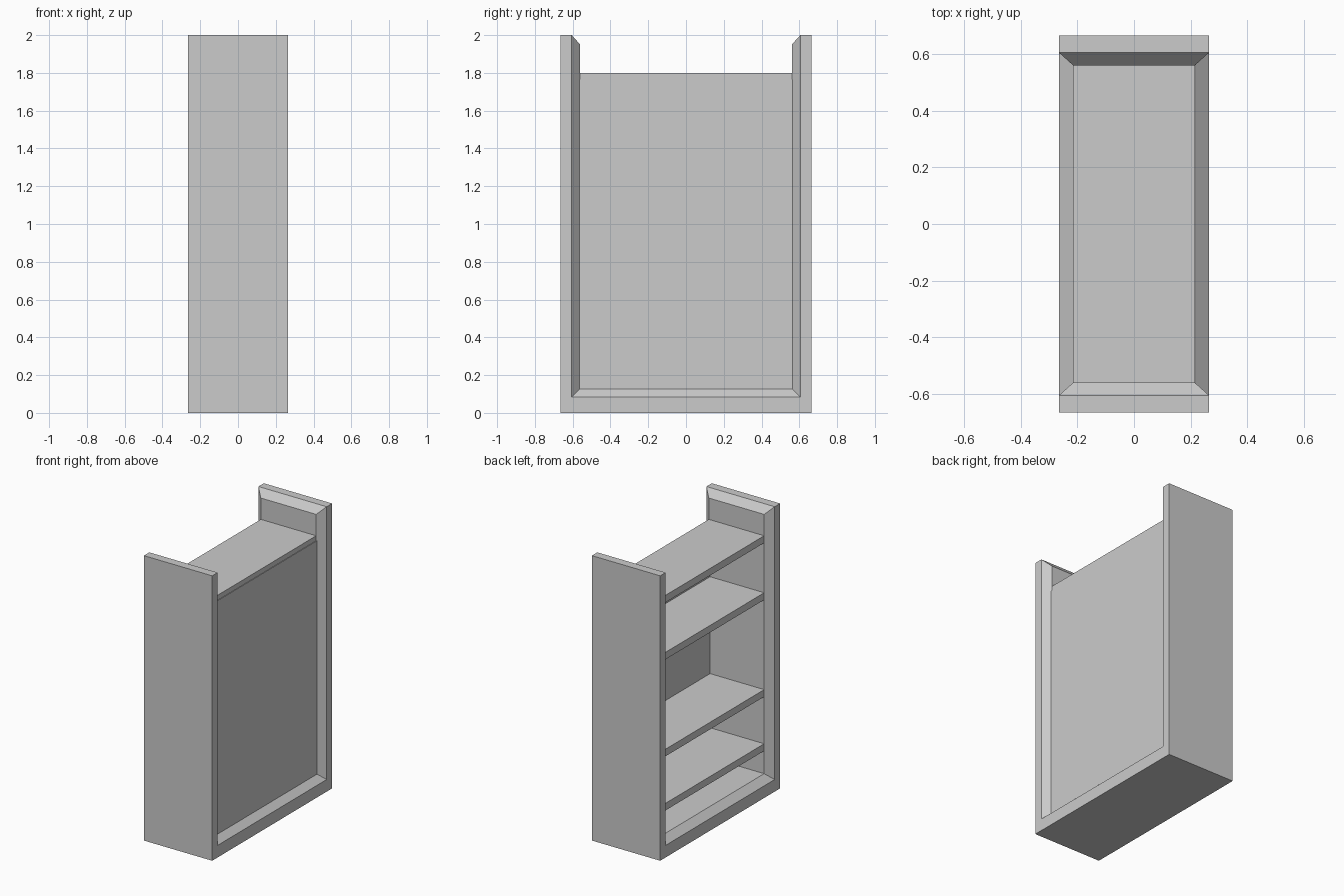
import bpy, bmesh

if "Cube" in bpy.data.objects:
    bpy.data.objects.remove(bpy.data.objects["Cube"])

HX, HY, H = 0.265, 0.665, 2.0      # outer half width, half length, height
LIP_Y, LIP_Z = 0.605, 0.085        # front edge of the lip
IN_X, IN_Y, IN_Z = 0.215, 0.56, 0.13  # recessed inner faces
TOP_IN = 1.95


def make_object(name, bm):
    mesh = bpy.data.meshes.new(name)
    bm.to_mesh(mesh)
    bm.free()
    obj = bpy.data.objects.new(name, mesh)
    bpy.context.collection.objects.link(obj)
    return obj


def box(name, x0, x1, y0, y1, z0, z1):
    bm = bmesh.new()
    bmesh.ops.create_cube(bm, size=1)
    bmesh.ops.scale(bm, vec=(x1 - x0, y1 - y0, z1 - z0), verts=bm.verts)
    bmesh.ops.translate(bm, vec=((x0 + x1) / 2, (y0 + y1) / 2, (z0 + z1) / 2), verts=bm.verts)
    return make_object(name, bm)


def u_section(y, z_floor, z_top):
    """U-shaped outline in the y-z plane with a chamfered inner rim."""
    half = [(HY, 0), (HY, H), (LIP_Y, H), (y, z_top), (y, z_floor)]
    return half + [(-a, b) for a, b in reversed(half)]


# U-shaped frame: two tall ends and a base, bevelled around the inner faces
bm = bmesh.new()
outer = u_section(LIP_Y, LIP_Z, H)
inner = u_section(IN_Y, IN_Z, TOP_IN)
rings = [[bm.verts.new((x, y, z)) for y, z in pts]
         for x, pts in ((-HX, outer), (-IN_X, inner), (IN_X, inner), (HX, outer))]
n = len(outer)
for a, b in zip(rings, rings[1:]):
    for i in range(n):
        j = (i + 1) % n
        bm.faces.new((a[i], a[j], b[j], b[i]))
bm.faces.new(rings[0])
bm.faces.new(rings[-1])
bmesh.ops.remove_doubles(bm, verts=bm.verts, dist=1e-4)
bmesh.ops.recalc_face_normals(bm, faces=bm.faces)
make_object("frame", bm)

# Shelves between the two ends
for i, top in enumerate((0.34, 0.72, 1.40, 1.80)):
    box(f"shelf_{i + 1}", -IN_X, IN_X, -IN_Y, IN_Y, top - 0.05, top)

# Thin panel closing one long side
box("back_panel", 0.205, 0.219, -0.564, 0.564, 0.126, 1.765)
